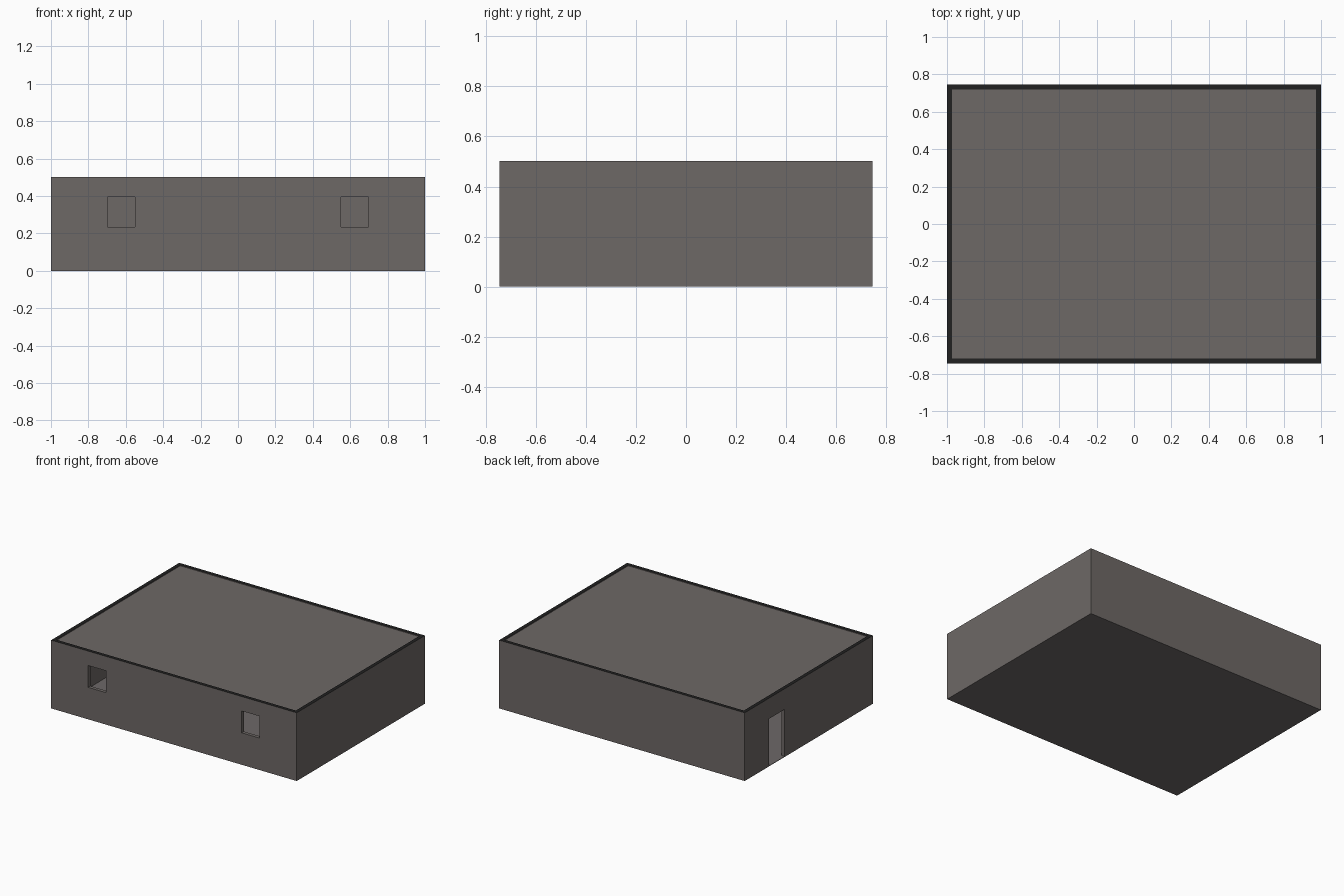
import bpy

if "Cube" in bpy.data.objects:
    bpy.data.objects.remove(bpy.data.objects["Cube"])

W, D, H, T = 2.0, 1.49, 0.502, 0.026   # width, depth, height, wall thickness
FLOOR = 0.004


def material(name, rgb):
    m = bpy.data.materials.new(name)
    m.diffuse_color = (*rgb, 1.0)
    m.use_nodes = True
    m.node_tree.nodes["Principled BSDF"].inputs["Base Color"].default_value = m.diffuse_color
    return m


wall_grey = material("wall_grey", (0.155, 0.139, 0.133))
floor_grey = material("floor_warm_grey", (0.155, 0.139, 0.137))
rim_black = material("rim_black", (0.015, 0.015, 0.015))


def box(name, lo, hi, *mats):
    bpy.ops.mesh.primitive_cube_add(size=1)
    ob = bpy.context.object
    ob.name = name
    for v in ob.data.vertices:
        for i in range(3):
            v.co[i] = hi[i] if v.co[i] > 0 else lo[i]
    for m in mats:
        ob.data.materials.append(m)
    return ob


def cut(target, name, lo, hi):
    c = box(name, lo, hi, wall_grey)
    c.hide_render = True
    mod = target.modifiers.new(name, 'BOOLEAN')
    mod.operation = 'DIFFERENCE'
    mod.solver = 'EXACT'
    mod.object = c
    bpy.context.view_layer.objects.active = target
    bpy.ops.object.modifier_apply(modifier=name)
    bpy.data.objects.remove(c)


x, y = W / 2, D / 2

# Hollow outer walls with two front windows and a door on the left side
walls = box("walls", (-x, -y, FLOOR), (x, y, H), wall_grey, rim_black)
cut(walls, "room_cutter", (-x + T, -y + T, -0.1), (x - T, y - T, H + 0.1))
for side in (-1, 1):
    cx = side * 0.625
    cut(walls, "window_cutter", (cx - 0.073, -y - 0.1, 0.235), (cx + 0.073, -y + 0.1, 0.396))
cut(walls, "door_cutter", (-x - 0.1, 0.28, -0.1), (-x + 0.1, 0.463, 0.35))

# Black top edge of the walls
for p in walls.data.polygons:
    p.material_index = 1 if p.normal.z > 0.9 and p.center.z > H - 0.01 else 0

# Floor and slightly recessed flat roof
box("floor", (-x, -y, 0), (x, y, FLOOR), floor_grey)
box("roof", (-x + T, -y + T, H - 0.03), (x - T, y - T, H - 0.005), wall_grey)
